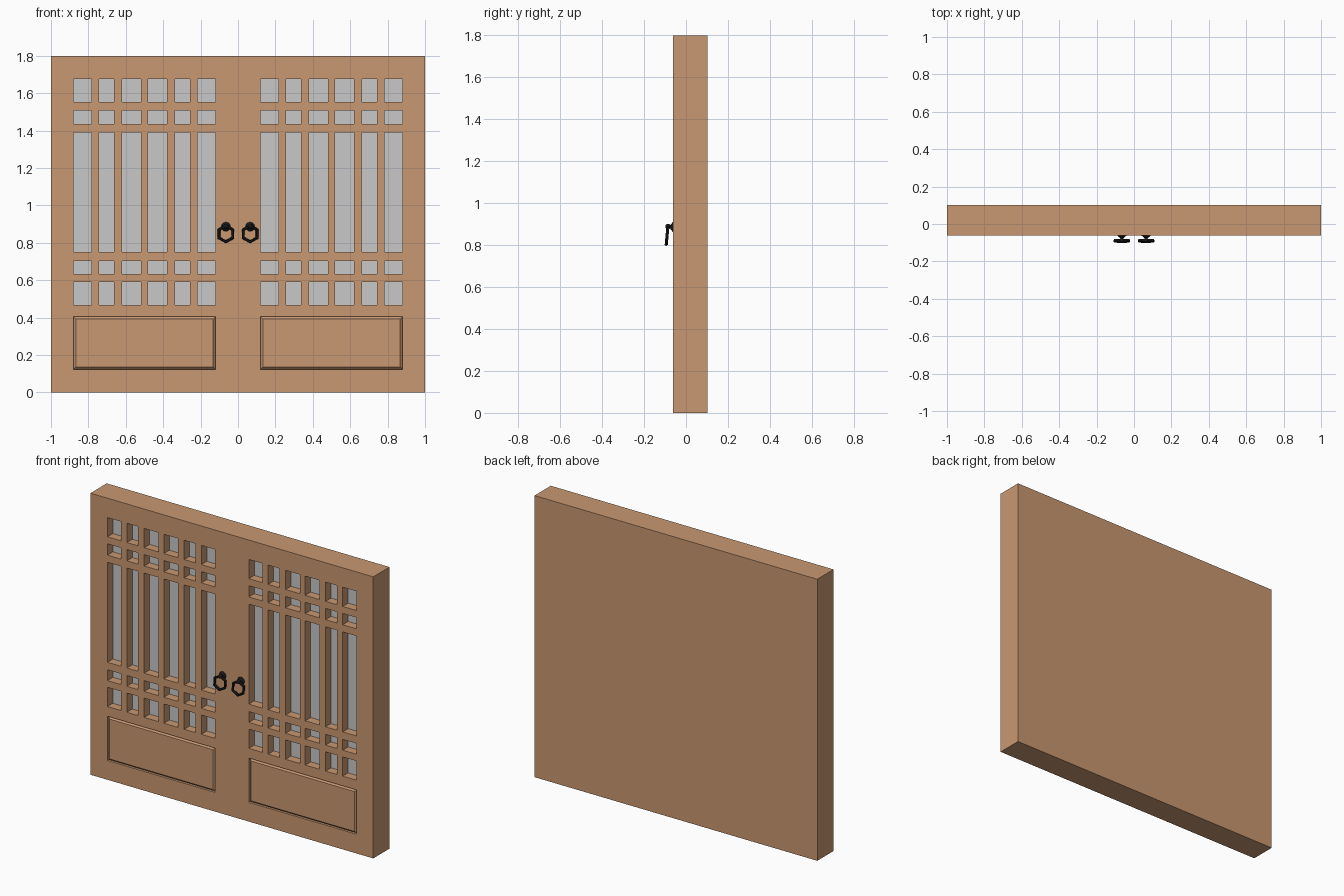
import bpy, bmesh, math
from mathutils import Matrix, Vector

if "Cube" in bpy.data.objects:
    bpy.data.objects.remove(bpy.data.objects["Cube"])

FRONT, BACK, TOP = -0.062, 0.102, 1.80
POCKET = 0.055


def material(name, rgb):
    m = bpy.data.materials.new(name)
    m.diffuse_color = (*rgb, 1)
    m.use_nodes = True
    m.node_tree.nodes["Principled BSDF"].inputs["Base Color"].default_value = m.diffuse_color
    return m


wood = material("warm wood", (0.584, 0.314, 0.168))
pane = material("grey pane", (0.578, 0.578, 0.578))
iron = material("black iron", (0.010, 0.010, 0.011))


def finish(bm, name, mats):
    bmesh.ops.recalc_face_normals(bm, faces=bm.faces)
    me = bpy.data.meshes.new(name)
    bm.to_mesh(me)
    bm.free()
    for m in mats:
        me.materials.append(m)
    ob = bpy.data.objects.new(name, me)
    bpy.context.collection.objects.link(ob)
    return ob


# Lattice openings: columns are symmetric about the middle of each door
half = [(0.12, 0.216), (0.257, 0.337), (0.38, 0.481)]
cols = half + [(1 - b, 1 - a) for a, b in reversed(half)]
rows = [(0.468, 0.591), (0.634, 0.703), (0.751, 1.39), (1.436, 1.508), (1.553, 1.676)]
panel_x, panel_z = (0.12, 0.88), (0.123, 0.406)


def door(side, name):
    bm = bmesh.new()
    xs = [0] + [v for c in cols for v in c] + [1]
    zs = [0, *panel_z] + [v for r in rows for v in r] + [TOP]
    grid = [[bm.verts.new((side * x, FRONT, z)) for z in zs] for x in xs]
    holes = []
    for i in range(len(xs) - 1):
        for j in range(len(zs) - 1):
            in_panel = j == 1 and 0 < i < len(xs) - 2
            if in_panel:
                continue
            f = bm.faces.new((grid[i][j], grid[i + 1][j], grid[i + 1][j + 1], grid[i][j + 1]))
            if i % 2 and j >= 3 and j % 2:
                holes.append(f)
    # solid sides and back
    outer = [e for e in bm.edges if e.is_boundary and
             (all(abs(v.co.x) < 1e-5 for v in e.verts) or all(abs(v.co.x) > 0.999 for v in e.verts)
              or all(v.co.z < 1e-5 for v in e.verts) or all(v.co.z > TOP - 1e-5 for v in e.verts))]
    ext = bmesh.ops.extrude_edge_only(bm, edges=outer)["geom"]
    for v in ext:
        if isinstance(v, bmesh.types.BMVert):
            v.co.y = BACK
    bmesh.ops.contextual_create(bm, geom=[e for e in ext if isinstance(e, bmesh.types.BMEdge)
                                          and all(v.co.y > 0.1 for v in e.verts)])
    # sunken window pockets with a grey pane at the bottom
    for f in bmesh.ops.extrude_discrete_faces(bm, faces=holes)["faces"]:
        f.material_index = 1
        for v in f.verts:
            v.co.y += POCKET
    # lower panel: shallow recess with a bevelled raised field
    rim = [e for e in bm.edges if e.is_boundary]
    ext = bmesh.ops.extrude_edge_only(bm, edges=rim)["geom"]
    for v in ext:
        if isinstance(v, bmesh.types.BMVert):
            v.co.y += 0.015
    loops = []
    for inset, y in ((0, FRONT + 0.015), (0.014, FRONT)):
        (a, b), (c, d) = panel_x, panel_z
        a, b, c, d = a + inset, b - inset, c + inset, d - inset
        loops.append([bm.verts.new((side * x, y, z)) for x, z in ((a, c), (b, c), (b, d), (a, d))])
    for k in range(4):
        n = (k + 1) % 4
        bm.faces.new((loops[0][k], loops[0][n], loops[1][n], loops[1][k]))
    bm.faces.new(loops[1])
    bmesh.ops.remove_doubles(bm, verts=bm.verts, dist=1e-5)
    return finish(bm, name, [wood, pane])


def handle(x, name):
    # flared rose, stem and knob
    bm = bmesh.new()
    turn = Matrix.Rotation(math.radians(90), 4, 'X')
    for r1, r2, y0, y1 in ((0.025, 0.010, FRONT, -0.074), (0.008, 0.008, -0.070, -0.088)):
        bmesh.ops.create_cone(bm, cap_ends=True, segments=12, radius1=r1, radius2=r2, depth=y0 - y1,
                              matrix=Matrix.Translation((x, (y0 + y1) / 2, 0.886)) @ turn)
    bmesh.ops.create_uvsphere(bm, u_segments=10, v_segments=6, radius=0.013,
                              matrix=Matrix.Translation((x, -0.086, 0.888)))
    finish(bm, name + "_mount", [iron])
    # six-sided hanging ring, leaning slightly outwards at the bottom
    bm = bmesh.new()
    rings = []
    for k in range(6):
        a = math.pi / 2 + k * math.pi / 3
        ring = []
        for t in range(6):
            b = t * math.pi / 3
            r = 0.043 + 0.0085 * math.cos(b)
            z = r * math.sin(a)
            ring.append(bm.verts.new((x + r * math.cos(a), -0.090 + 0.0085 * math.sin(b) + 0.09 * z, 0.848 + z)))
        rings.append(ring)
    for k in range(6):
        p, q = rings[k], rings[(k + 1) % 6]
        for t in range(6):
            u = (t + 1) % 6
            bm.faces.new((p[t], q[t], q[u], p[u]))
    finish(bm, name + "_ring", [iron])


for side, word in ((-1, "left"), (1, "right")):
    door(side, word + "_door")
    handle(side * 0.065, word + "_handle")
